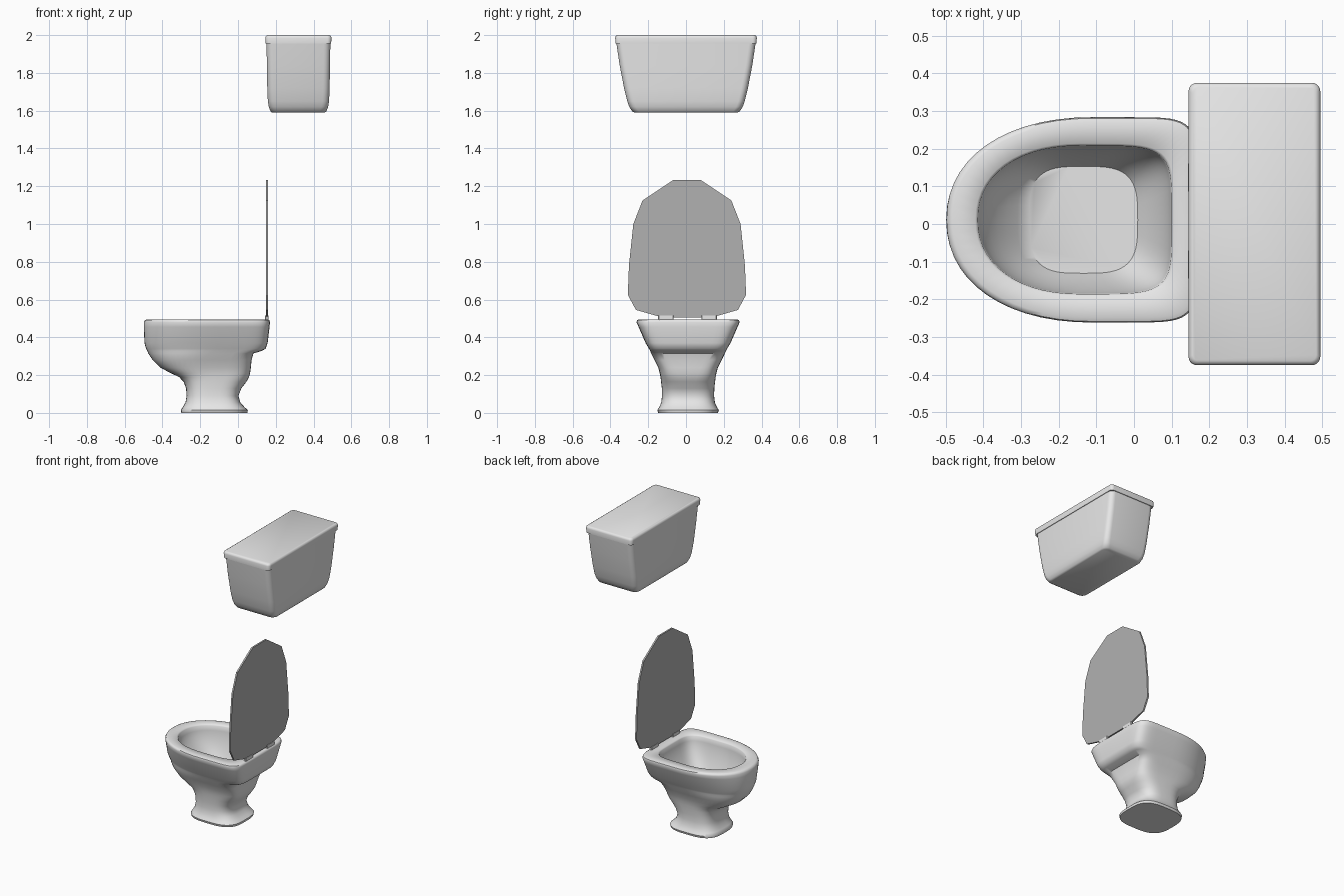
import bpy, bmesh, math

if "Cube" in bpy.data.objects:
    bpy.data.objects.remove(bpy.data.objects["Cube"], do_unlink=True)


def make_material(name, value):
    material = bpy.data.materials.new(name)
    material.use_nodes = True
    colour = (value, value, value, 1)
    material.diffuse_color = colour
    material.node_tree.nodes["Principled BSDF"].inputs["Base Color"].default_value = colour
    return material


white = make_material("white porcelain", 0.8)
grey = make_material("grey seat plastic", 0.44)


def loft(rings, name, material, smooth_angle=None):
    """Skin a stack of equal-length rings and cap both ends."""
    bm = bmesh.new()
    loops = [[bm.verts.new(point) for point in ring] for ring in rings]
    count = len(loops[0])
    for lower, upper in zip(loops, loops[1:]):
        for i in range(count):
            j = (i + 1) % count
            bm.faces.new((lower[i], lower[j], upper[j], upper[i]))
    bm.faces.new(loops[0])
    bm.faces.new(loops[-1])
    bmesh.ops.recalc_face_normals(bm, faces=bm.faces)
    mesh = bpy.data.meshes.new(name)
    bm.to_mesh(mesh)
    bm.free()
    mesh.materials.append(material)
    obj = bpy.data.objects.new(name, mesh)
    bpy.context.collection.objects.link(obj)
    if smooth_angle:
        bpy.ops.object.select_all(action="DESELECT")
        obj.select_set(True)
        bpy.context.view_layer.objects.active = obj
        bpy.ops.object.shade_smooth_by_angle(angle=math.radians(smooth_angle))
    return obj


def egg_ring(z, front, back, half, split, front_power, back_power, count=56):
    """Superellipse whose front (-x) and back halves differ in squareness."""
    middle = front + (back - front) * split
    points = []
    for i in range(count):
        angle = math.tau * i / count
        c, s = math.cos(angle), math.sin(angle)
        power = back_power if c > 0 else front_power
        reach = back - middle if c > 0 else middle - front
        x = middle + math.copysign(abs(c) ** (2 / power), c) * reach
        y = math.copysign(abs(s) ** (2 / power), s) * half
        points.append((x, y + 0.011, z))
    return points


def box_ring(z, front, back, half, radius, steps=5):
    """Rounded rectangle."""
    points = []
    corners = ((back - radius, half - radius), (front + radius, half - radius),
               (front + radius, radius - half), (back - radius, radius - half))
    for quarter, (cx, cy) in enumerate(corners):
        for i in range(steps + 1):
            angle = math.pi / 2 * (quarter + i / steps)
            points.append((cx + radius * math.cos(angle), cy + radius * math.sin(angle), z))
    return points


def outer_ring(z, front, back, half):
    """Rounded square at the foot, turning into an egg with a square back."""
    blend = min(max((z - 0.16) / 0.16, 0), 1)
    return egg_ring(z, front, back, half, 0.5 + 0.09 * blend,
                    3.1 - 0.9 * blend, 3.2 + 4 * blend)


def inner_ring(depth):
    """Opening at depth 0, narrowing to the rounded-square floor at depth 1."""
    blend = depth ** 1.7
    return egg_ring(0.488 - 0.218 * depth, -0.415 + 0.137 * blend, 0.1 - 0.09 * blend,
                    0.197 - 0.055 * blend, 0.53 - 0.03 * blend,
                    2.2 + 1.2 * blend, 5 - 1.6 * blend)


# Bowl: foot, outer wall and rim (height, front, back, half width)
outer_sections = [
    (0, -.3, .05, .158),
    (.015, -.302, .052, .163),
    (.03, -.293, .035, .153),
    (.055, -.278, .013, .142),
    (.09, -.272, .002, .138),
    (.13, -.275, .018, .139),
    (.165, -.288, .045, .143),
    (.19, -.312, .058, .146),
    (.21, -.355, .064, .15),
    (.24, -.412, .068, .158),
    (.28, -.452, .072, .178),
    (.315, -.475, .082, .195),
    (.328, -.481, .125, .201),
    (.34, -.487, .147, .207),
    (.37, -.495, .157, .225),
    (.455, -.499, .167, .262),
    (.48, -.498, .169, .273),
    (.491, -.492, .166, .27),
    (.495, -.482, .158, .26),
]
bowl_rings = [outer_ring(*section) for section in outer_sections]

# Bowl: flat rim edge, then the inner wall down to the floor
bowl_rings.append(egg_ring(.495, -.422, .106, .203, .53, 2.2, 5))
wall_steps = 7
bowl_rings += [inner_ring(i / wall_steps) for i in range(wall_steps + 1)]
loft(bowl_rings, "bowl", white, 50)

# Tank body, tapering towards a rounded bottom
tank_sections = [
    (1.59, .18, .46, .272),
    (1.597, .172, .468, .285),
    (1.62, .163, .477, .3),
    (1.65, .158, .482, .311),
    (1.72, .155, .485, .328),
    (1.84, .153, .487, .351),
    (1.96, .151, .489, .369),
]
loft([box_ring(*section, radius=0.035) for section in tank_sections], "tank_body", white, 40)

# Tank cover with softened upper edge (height, inset)
cover_edge = [(1.955, .002), (1.985, 0), (1.995, .003), (2, .011)]
loft([box_ring(z, .145 + inset, .495 - inset, .375 - inset, .022 - inset / 2)
      for z, inset in cover_edge], "tank_cover", white, 50)

# Raised lid: faceted outline mirrored across its centre line
half_lid = [(.074, 1.232), (.235, 1.125), (.284, 1), (.307, .78),
            (.313, .625), (.27, .545), (.13, .505)]
outline = half_lid + [(-y, z) for y, z in reversed(half_lid)]
loft([[(x, y + 0.005, z) for y, z in outline] for x in (.147, .158)], "raised_lid", grey)

# Hinges joining lid and bowl
for side, name in ((1, "left_hinge"), (-1, "right_hinge")):
    rings = [box_ring(z, .144, .161, .04, .003, steps=1) for z in (.485, .515)]
    hinge = loft(rings, name, white, 30)
    hinge.location.y = 0.008 + side * 0.115
